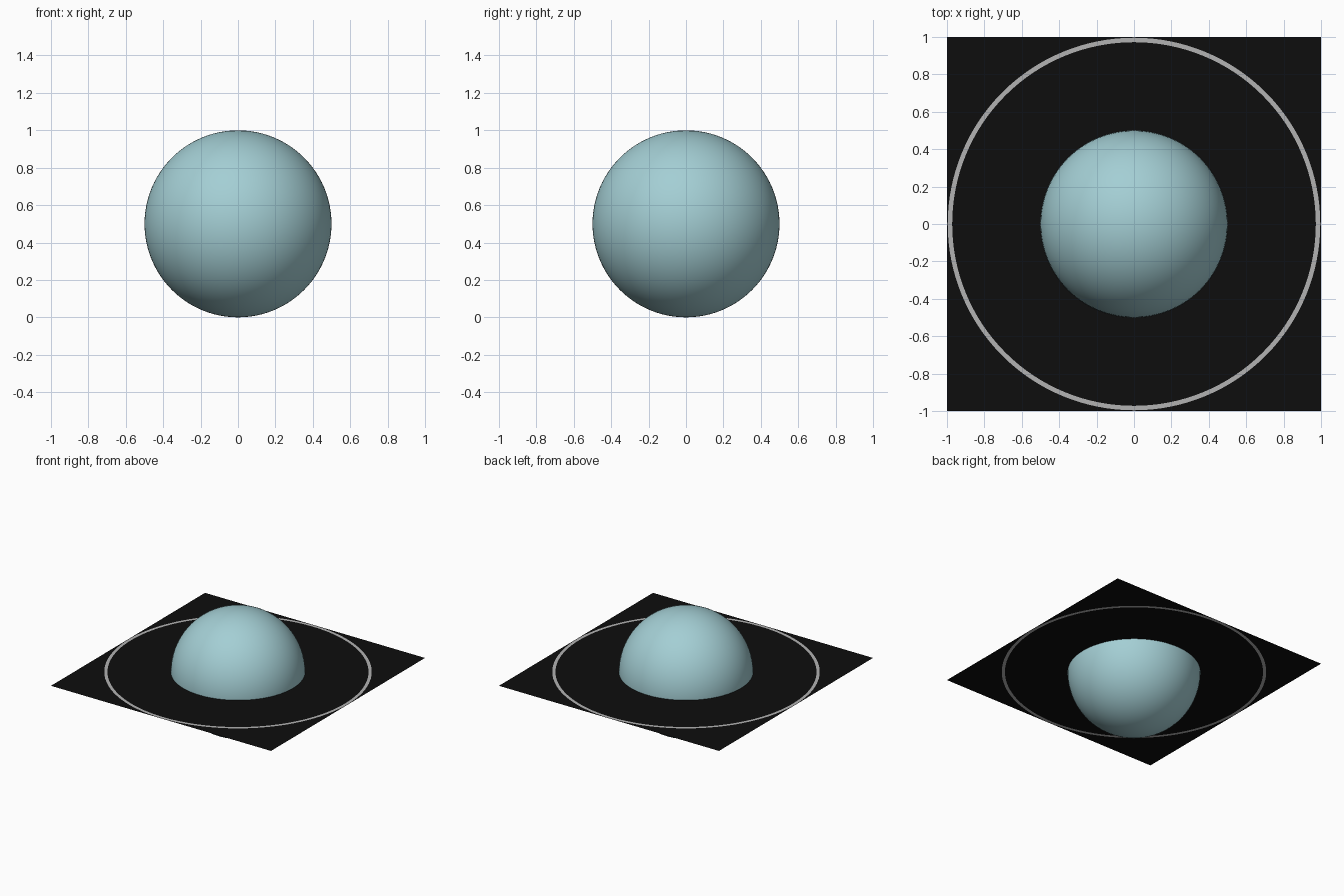
import bpy, bmesh, math

if "Cube" in bpy.data.objects:
    bpy.data.objects.remove(bpy.data.objects["Cube"])


def material(name, rgb):
    m = bpy.data.materials.new(name)
    m.diffuse_color = (*rgb, 1.0)
    m.use_nodes = True
    m.node_tree.nodes["Principled BSDF"].inputs["Base Color"].default_value = m.diffuse_color
    return m


pale_cyan = material("pale cyan", (0.37, 0.62, 0.66))
black = material("near black", (0.004, 0.004, 0.004))
grey = material("light grey", (0.45, 0.45, 0.45))

MID = 0.5            # height of the sphere centre and the ring sheet
RING_IN, RING_OUT = 0.972, 0.996
SEGMENTS = 128

# Planet: smooth sphere
bpy.ops.mesh.primitive_uv_sphere_add(segments=96, ring_count=48, radius=0.5, location=(0, 0, MID))
planet = bpy.context.object
planet.name = "planet"
planet.data.materials.append(pale_cyan)
bpy.ops.object.shade_smooth()

# Ring sheet: flat square with a thin grey ring cut into it
bm = bmesh.new()
angles = [2 * math.pi * i / SEGMENTS for i in range(SEGMENTS)]


def loop(radius):
    return [bm.verts.new((radius(a) * math.cos(a), radius(a) * math.sin(a), 0)) for a in angles]


inner = loop(lambda a: RING_IN)
outer = loop(lambda a: RING_OUT)
border = loop(lambda a: 1 / max(abs(math.cos(a)), abs(math.sin(a))))

bm.faces.new(inner)                      # black disc inside the ring
for first, second, index in ((inner, outer, 1), (outer, border, 0)):
    for i in range(SEGMENTS):
        j = (i + 1) % SEGMENTS
        face = bm.faces.new((first[i], second[i], second[j], first[j]))
        face.material_index = index

mesh = bpy.data.meshes.new("ring_sheet")
bm.to_mesh(mesh)
bm.free()
mesh.materials.append(black)
mesh.materials.append(grey)
sheet = bpy.data.objects.new("ring_sheet", mesh)
sheet.location.z = MID
bpy.context.collection.objects.link(sheet)
